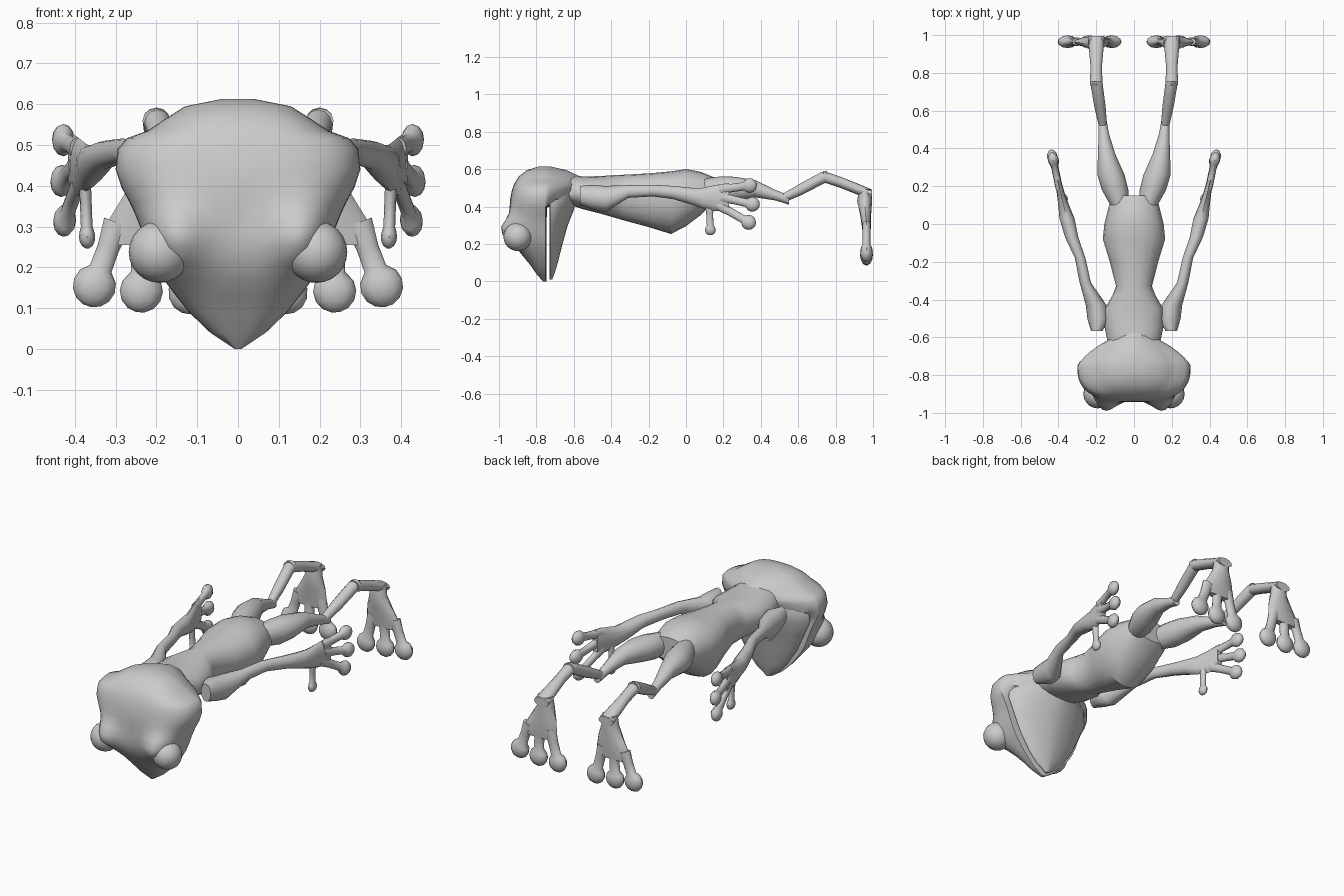
import bpy, bmesh, math
from mathutils import Vector

X, Y, Z = Vector((1, 0, 0)), Vector((0, 1, 0)), Vector((0, 0, 1))


def finish(ob, mirror=False, angle=40):
    if mirror:
        m = ob.modifiers.new("mirror", 'MIRROR')
        m.use_axis[0] = True
    bpy.ops.object.select_all(action='DESELECT')
    ob.select_set(True)
    bpy.context.view_layer.objects.active = ob
    bpy.ops.object.shade_smooth_by_angle(angle=math.radians(angle))
    return ob


def loft(name, rings, u, v, n=16, power=(1, 1), mirror=False):
    """Skin rings of (centre, half_u, +half_v, -half_v); power sets roundness of the +v and -v halves."""
    bm = bmesh.new()
    loops = []
    for c, a, bp, bn in rings:
        loop = []
        for i in range(n):
            t = 2 * math.pi * i / n
            cs, sn = math.cos(t), math.sin(t)
            p = power[0] if sn > 0 else power[1]
            cs = math.copysign(abs(cs) ** p, cs)
            sn = math.copysign(abs(sn) ** p, sn)
            loop.append(bm.verts.new(Vector(c) + u * cs * a + v * sn * (bp if sn > 0 else bn)))
        loops.append(loop)
    for p, q in zip(loops, loops[1:]):
        for i in range(n):
            j = (i + 1) % n
            bm.faces.new((p[i], p[j], q[j], q[i]))
    bm.faces.new(loops[0][::-1])
    bm.faces.new(loops[-1])
    bmesh.ops.recalc_face_normals(bm, faces=bm.faces)
    me = bpy.data.meshes.new(name)
    bm.to_mesh(me)
    bm.free()
    ob = bpy.data.objects.new(name, me)
    bpy.context.collection.objects.link(ob)
    return finish(ob, mirror)


def limb(name, pts, u, v, n=12):
    return loft(name, [((x, y, z), a, b, b) for x, y, z, a, b in pts], u, v, n, mirror=True)


def digit(name, p0, p1, thin_axis, stem, ball, flat):
    """Narrow stem ending in a flattened round pad centred on p1."""
    p0, p1 = Vector(p0), Vector(p1)
    d = (p1 - p0).normalized()
    u = d.cross(thin_axis).normalized()
    v = d.cross(u)
    rings = [(p0, stem * 1.3, stem * .8, stem * .8), (p0.lerp(p1, 0.4), stem, stem * .8, stem * .8)]
    for k in (-0.85, -0.45, 0, 0.45, 0.8, 0.98):
        r = math.sqrt(1 - k * k)
        w, t = max(ball * r, stem if k < 0 else 0), max(flat * r, stem * .8 if k < 0 else 0)
        rings.append((p1 + d * ball * k, w, t, t))
    loft(name, rings, u, v, 12, mirror=True)


def ball(name, loc, radius):
    bpy.ops.mesh.primitive_uv_sphere_add(segments=20, ring_count=12, radius=radius)
    ob = bpy.context.object
    ob.name = name
    for vert in ob.data.vertices:
        vert.co += Vector(loc)
    return finish(ob, True)


# Upper head: z, half width, front y, back y
head = [(0.0, .008, -.765, -.745), (.04, .068, -.80, -.745), (.09, .12, -.835, -.745),
        (.13, .152, -.868, -.745), (.17, .182, -.90, -.745), (.21, .205, -.92, -.745),
        (.25, .222, -.93, -.745), (.29, .236, -.933, -.745), (.33, .252, -.937, -.745),
        (.36, .266, -.94, -.744), (.395, .285, -.943, -.742), (.44, .30, -.94, -.60),
        (.49, .295, -.93, -.565), (.517, .272, -.92, -.56), (.535, .222, -.91, -.56),
        (.56, .185, -.895, -.565), (.595, .13, -.85, -.64), (.613, .04, -.79, -.72)]
skull = loft("head", [((0, -.75, z), w, b + .75, -.75 - f) for z, w, f, b in head],
             X, Y, 48, (1.45, 0.72))
# Brow ridges swell out of the head above the eyes
for vert in skull.data.vertices:
    x, y, z = vert.co
    if y < -.76:
        g = math.exp(-((abs(x) - .165) ** 2 / .0065 + (z - .27) ** 2 / .006))
        vert.co.y -= .085 * g

# Lower jaw, split from the head by the mouth gap
jaw = [(.01, .008, -.715), (.05, .07, -.70), (.1, .115, -.685), (.2, .18, -.66),
       (.3, .225, -.632), (.38, .26, -.60), (.44, .25, -.585), (.5, .2, -.575)]
loft("lower_jaw", [((0, -.727, z), w, b + .727, .002) for z, w, b in jaw], X, Y, 24, (1.25, 1))

# Eyes
ball("eye", (.192, -.9, .238), .076)

# Torso: y, half width, top z, belly z
torso = [(-.75, .12, .56, .43), (-.62, .14, .572, .41), (-.55, .155, .56, .385),
         (-.45, .155, .563, .36), (-.38, .115, .568, .34), (-.33, .095, .57, .325),
         (-.2, .128, .577, .29), (-.08, .165, .588, .253), (0, .157, .6, .295),
         (.08, .137, .585, .355), (.15, .118, .556, .43)]
loft("torso", [((0, y, .47), w, t - .47, .47 - b) for y, w, t, b in torso], X, Z, 20, (.95, .95))

# Arm, from flared shoulder to flat palm
limb("arm", [(.198, -.567, .46, .03, .05), (.187, -.5, .45, .06, .065),
             (.2, -.43, .44, .055, .07), (.258, -.31, .48, .03, .034),
             (.285, -.18, .485, .028, .031), (.33, -.07, .475, .035, .035),
             (.355, .03, .455, .04, .045), (.37, .09, .445, .03, .055),
             (.385, .15, .445, .022, .068), (.402, .23, .45, .016, .076)], X, Z)
for nm, a, b in (("upper_finger", (.395, .18, .49), (.428, .34, .512)),
                 ("middle_finger", (.398, .19, .45), (.432, .355, .412)),
                 ("lower_finger", (.39, .17, .41), (.425, .335, .315))):
    digit(nm, a, b, X, .022, .04, .028)
digit("thumb", (.375, .125, .41), (.37, .13, .275), X, .018, .029, .02)

# Leg: thigh, shin, ankle
limb("thigh", [(.075, .1, .49, .05, .06), (.1, .18, .49, .07, .07),
               (.122, .26, .495, .072, .064), (.145, .37, .495, .046, .046),
               (.16, .48, .46, .027, .028), (.167, .55, .435, .022, .025)], X, Z)
limb("shin", [(.165, .52, .445, .022, .025), (.18, .62, .495, .03, .033),
              (.195, .72, .548, .032, .034), (.2, .755, .562, .033, .03)], X, Z)
limb("ankle", [(.2, .735, .56, .034, .03), (.2, .83, .528, .03, .03),
               (.2, .92, .492, .038, .03), (.2, .995, .465, .045, .025)], X, Z)

# Foot hanging down, with three padded toes
limb("foot", [(.2, .96, .49, .042, .035), (.2, .955, .43, .048, .04),
              (.21, .96, .36, .08, .03), (.228, .965, .29, .105, .024),
              (.232, .965, .255, .1, .02)], X, Y)
for nm, x0, x1, z1 in (("outer_toe", .295, .352, .155), ("middle_toe", .23, .237, .142),
                       ("inner_toe", .165, .118, .138)):
    digit(nm, (x0, .965, .31), (x1, .965, z1), Y, .027, .053, .034)
